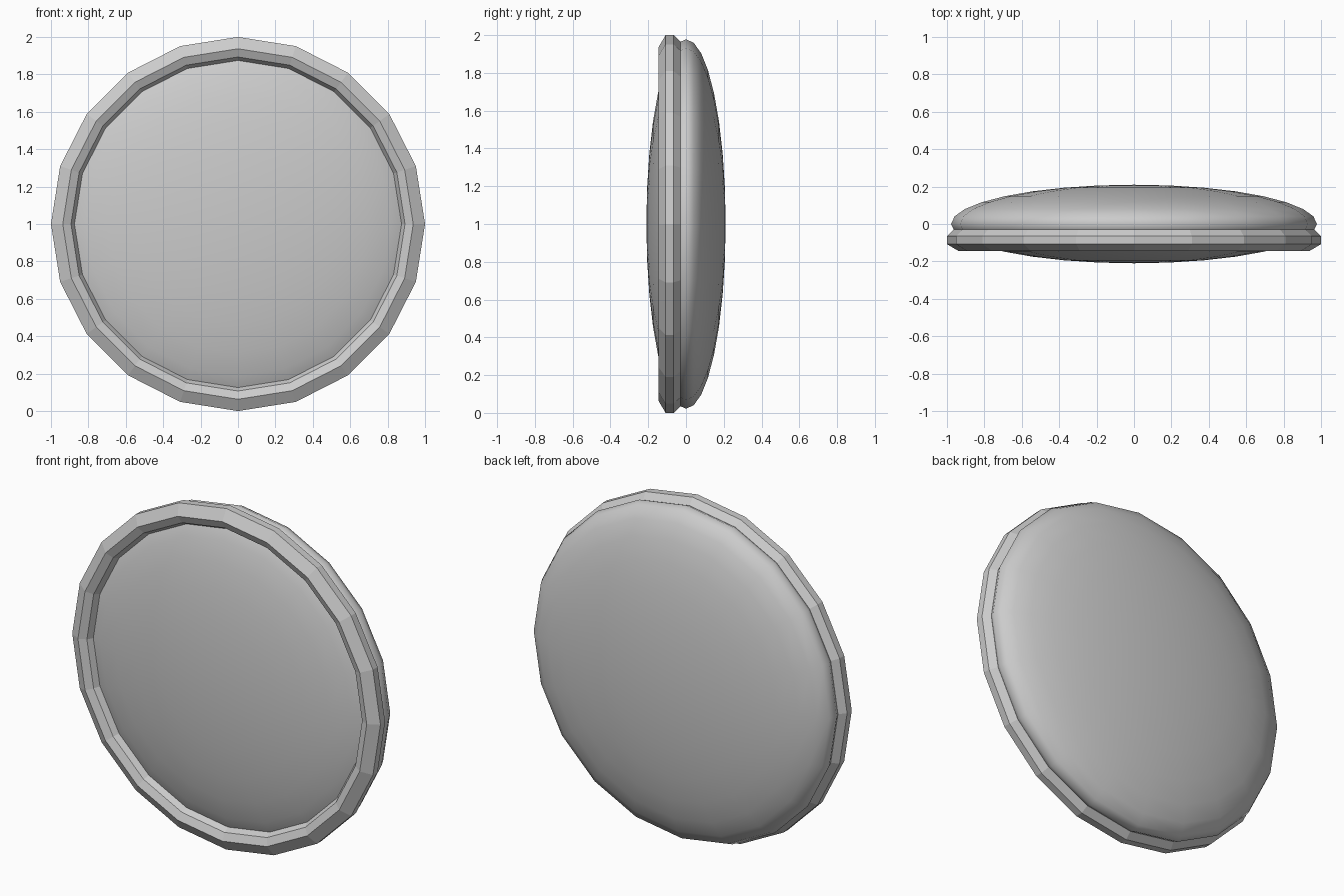
import bpy
import math

if "Cube" in bpy.data.objects:
    bpy.data.objects.remove(bpy.data.objects["Cube"])

SIDES = 20
CENTRE_Z = 1.0


def lathe(name, profile, closed):
    """Spin (radius, y) points about the y axis; radius 0 makes a pole."""
    verts, rings, faces = [], [], []
    for r, y in profile:
        count = 1 if r < 1e-6 else SIDES
        start = len(verts)
        for i in range(count):
            a = 2 * math.pi * i / SIDES
            verts.append((r * math.cos(a), y, CENTRE_Z + r * math.sin(a)))
        rings.append([start + i % count for i in range(SIDES)])
    pairs = list(zip(rings, rings[1:]))
    if closed:
        pairs.append((rings[-1], rings[0]))
    for p, q in pairs:
        for i in range(SIDES):
            j = (i + 1) % SIDES
            # dict.fromkeys drops the repeated pole vertex
            faces.append(list(dict.fromkeys((p[i], q[i], q[j], p[j]))))
    mesh = bpy.data.meshes.new(name)
    mesh.from_pydata(verts, [], faces)
    mesh.update()
    obj = bpy.data.objects.new(name, mesh)
    bpy.context.collection.objects.link(obj)
    # make normals face outward
    bpy.ops.object.select_all(action='DESELECT')
    obj.select_set(True)
    bpy.context.view_layer.objects.active = obj
    bpy.ops.object.mode_set(mode='EDIT')
    bpy.ops.mesh.select_all(action='SELECT')
    bpy.ops.mesh.normals_make_consistent(inside=False)
    bpy.ops.object.mode_set(mode='OBJECT')
    return obj


# Smooth flattened ellipsoid body
STEPS = 16
body_profile = []
for k in range(STEPS + 1):
    t = math.pi * k / STEPS
    body_profile.append((0.978 * math.sin(t), -0.21 * math.cos(t)))
body = lathe("lens_body", body_profile, False)
bpy.ops.object.shade_smooth()

# Faceted rim ring set towards the front
rim_profile = [(1.0, -0.065), (1.0, -0.108), (0.937, -0.145), (0.893, -0.125),
               (0.872, -0.088), (0.872, -0.06), (0.90, -0.03), (0.965, -0.03)]
rim = lathe("rim_ring", rim_profile, True)
